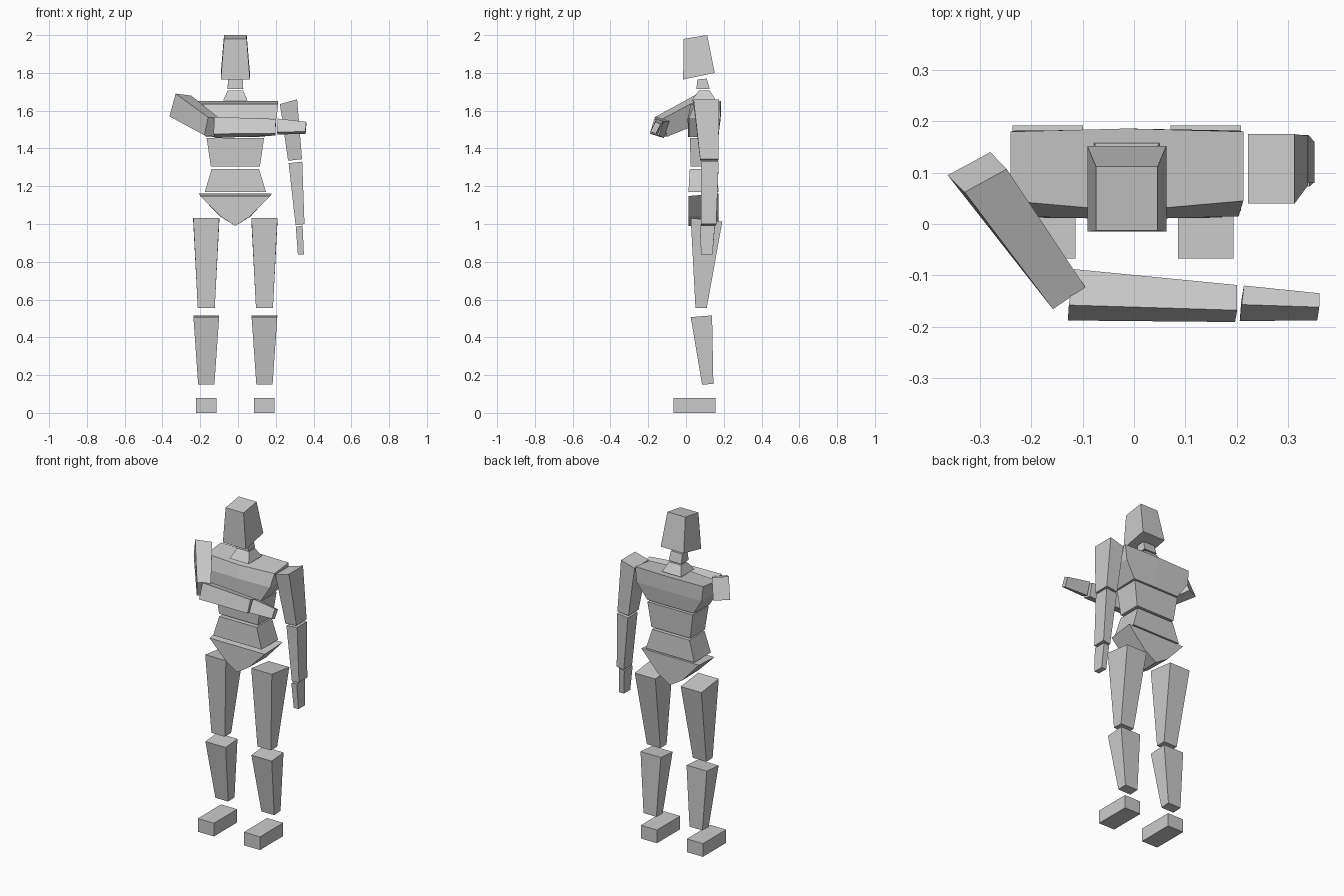
import bpy, bmesh

CX = -0.014  # symmetry axis of the body


def loft(name, rings):
    """Flat-sided solid skinned through rings of equal point count, capped at both ends."""
    bm = bmesh.new()
    vs = [[bm.verts.new(p) for p in r] for r in rings]
    n = len(vs[0])
    for a, b in zip(vs, vs[1:]):
        for i in range(n):
            j = (i + 1) % n
            bm.faces.new((a[i], a[j], b[j], b[i]))
    bm.faces.new(vs[0][::-1])
    bm.faces.new(vs[-1])
    bmesh.ops.recalc_face_normals(bm, faces=bm.faces)
    me = bpy.data.meshes.new(name)
    bm.to_mesh(me)
    bm.free()
    ob = bpy.data.objects.new(name, me)
    bpy.context.collection.objects.link(ob)
    return ob


def quad(cx, hw, y0, y1, zf, zb=None):
    """Rectangle: centre x, half width, front y, back y, front z, back z."""
    zb = zf if zb is None else zb
    return [(cx - hw, y0, zf), (cx + hw, y0, zf), (cx + hw, y1, zb), (cx - hw, y1, zb)]


def bowed(hw, y0, y1, zf, zb, bow):
    """Rectangle with extra centre points bulging at front and back."""
    a, b, c, d = quad(CX, hw, y0, y1, zf, zb)
    return [a, (CX, y0 - bow, zf), b, c, (CX, y1 + bow * 0.3, zb), d]


# Head and neck
loft("head", [quad(CX, .077, -.015, .152, 1.765, 1.8), quad(CX, .06, -.013, .112, 1.98, 2.0)])
loft("upper_neck", [quad(CX, .042, .055, .125, 1.715), quad(CX, .038, .06, .11, 1.765, 1.77)])
loft("lower_neck", [quad(CX, .064, .03, .158, 1.655), quad(CX, .04, .07, .125, 1.708)])

# Torso
loft("chest", [bowed(.155, .015, .17, 1.46, 1.465, .005),
               bowed(.218, .015, .182, 1.56, 1.56, .006),
               bowed(.227, .045, .18, 1.635, 1.65, .02)])
loft("ribs", [quad(CX, .13, .025, .165, 1.305), quad(CX, .152, .02, .172, 1.455)])
loft("waist", [quad(CX, .162, .013, .172, 1.17), quad(CX, .125, .02, .165, 1.292)])


# Pelvis: wedge profile extruded front to back
def wedge(y, w, z):
    return [(CX + s * w * .193, y, h) for s, h in ((-1, z), (-.42, 1.04), (0, .99), (.42, 1.04), (1, z))]


loft("pelvis", [wedge(.012, .96, 1.148), wedge(.172, 1, 1.162)])

# Legs
for side, s in (("left", -1), ("right", 1)):
    x = CX + s * .154
    loft(side + "_thigh", [quad(x, .045, .05, .11, .556), quad(x, .069, .025, .192, 1.032, 1.012)])
    loft(side + "_shin", [quad(x, .043, .085, .145, .15, .153), quad(x, .068, .025, .138, .507, .516)])
    loft(side + "_foot", [quad(x, .054, -.067, .155, 0), quad(x, .054, -.067, .155, .08)])


# Hanging arm
def slant(x0, x1, y0, y1, z0, z1):
    return [(x0, y0, z0), (x1, y0, z1), (x1, y1, z1), (x0, y1, z0)]


loft("straight_upper_arm", [slant(.222, .313, .04, .175, 1.635, 1.66), slant(.265, .339, .075, .172, 1.335, 1.343)])
loft("straight_forearm", [slant(.268, .34, .08, .173, 1.322, 1.33), slant(.305, .352, .08, .16, .993, 1)])
loft("straight_hand", [slant(.306, .342, .073, .153, .985, .992), slant(.317, .349, .08, .14, .838, .838)])

# Bent arm across the chest
loft("bent_upper_arm", [
    [(-.363, .095, 1.57), (-.33, .062, 1.69), (-.248, .107, 1.68), (-.28, .14, 1.56)],
    [(-.178, -.14, 1.47), (-.158, -.166, 1.565), (-.095, -.123, 1.557), (-.118, -.1, 1.462)]])
loft("bent_forearm", [
    [(-.127, -.158, 1.567), (-.129, -.188, 1.477), (-.122, -.117, 1.455), (-.117, -.088, 1.545)],
    [(.201, -.168, 1.556), (.197, -.191, 1.48), (.198, -.142, 1.468), (.201, -.119, 1.543)]])
loft("bent_hand", [
    [(.21, -.157, 1.558), (.206, -.189, 1.486), (.209, -.15, 1.474), (.214, -.12, 1.545)],
    [(.361, -.162, 1.541), (.357, -.188, 1.49), (.358, -.16, 1.477), (.362, -.135, 1.528)]])
